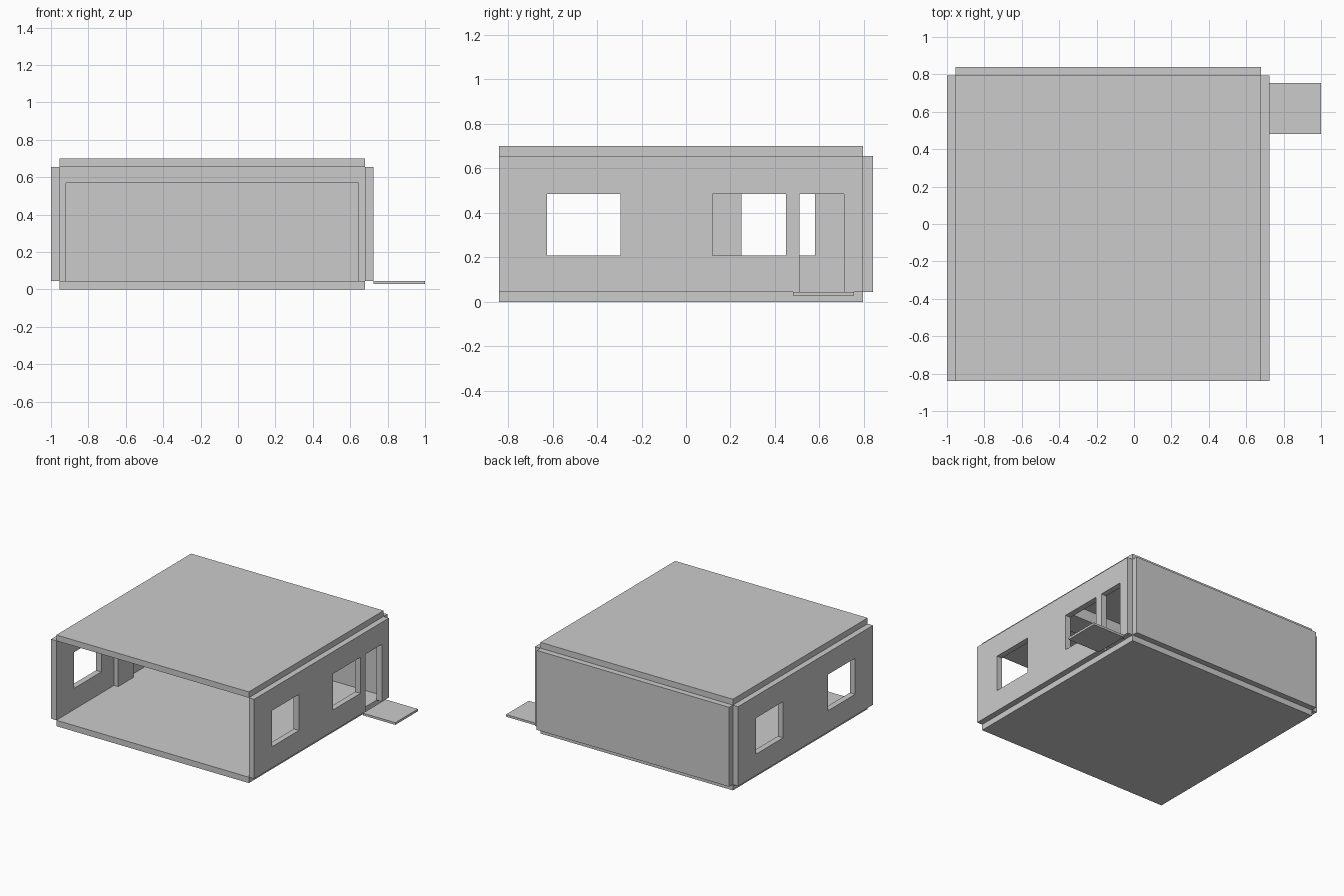
import bpy, bmesh
from mathutils import Matrix, Vector

if "Cube" in bpy.data.objects:
    bpy.data.objects.remove(bpy.data.objects["Cube"])


def box(name, x, y, z):
    """Box from (min, max) pairs."""
    bm = bmesh.new()
    size = Vector((x[1] - x[0], y[1] - y[0], z[1] - z[0]))
    mid = Vector((sum(x) / 2, sum(y) / 2, sum(z) / 2))
    bmesh.ops.create_cube(bm, size=1, matrix=Matrix.Translation(mid) @ Matrix.Diagonal((*size, 1)))
    me = bpy.data.meshes.new(name)
    bm.to_mesh(me)
    bm.free()
    ob = bpy.data.objects.new(name, me)
    bpy.context.collection.objects.link(ob)
    return ob


def cut(ob, x, y, z):
    """Cut a box-shaped opening through an object."""
    cutter = box(ob.name + "_cutter", x, y, z)
    mod = ob.modifiers.new("opening", 'BOOLEAN')
    mod.operation = 'DIFFERENCE'
    mod.solver = 'EXACT'
    mod.object = cutter
    bpy.context.view_layer.objects.active = ob
    bpy.ops.object.modifier_apply(modifier=mod.name)
    bpy.data.objects.remove(cutter)


T = 0.045                      # panel thickness
X0, X1 = -0.955, 0.68          # room interior
Y0, Y1 = -0.84, 0.795
Z0, Z1 = T, 0.655
SILL, HEAD = 0.208, 0.485      # window heights

# Floor, roof and back wall
box("floor", (X0, X1), (Y0, Y1), (0, T))
box("roof", (X0, X1), (Y0, Y1), (Z1, 0.70))
box("back_wall", (X0, X1), (Y1, Y1 + T), (Z0, Z1))

# Side walls with two windows each
walls = {"left_wall": (X0 - T, X0, (0.25, 0.58)),
         "right_wall": (X1, X1 + T, (0.12, 0.45))}
for name, (a, b, rear_window) in walls.items():
    wall = box(name, (a, b), (Y0, Y1), (Z0, Z1))
    for span in ((-0.625, -0.295), rear_window):
        cut(wall, (a - 0.1, b + 0.1), span, (SILL, HEAD))

# Doorway in the right wall and its step outside
cut(bpy.data.objects["right_wall"], (X1 - 0.1, X1 + T + 0.1), (0.51, 0.71), (-0.1, HEAD))
box("door_step", (X1 + T, 1.0), (0.48, 0.755), (0.028, T))

# Interior frame dividing the room, open at the bottom
frame = box("room_divider", (X0, X1), (-0.14, 0.045), (Z0, Z1))
cut(frame, (-0.92, 0.643), (-0.3, 0.2), (-0.1, 0.57))
